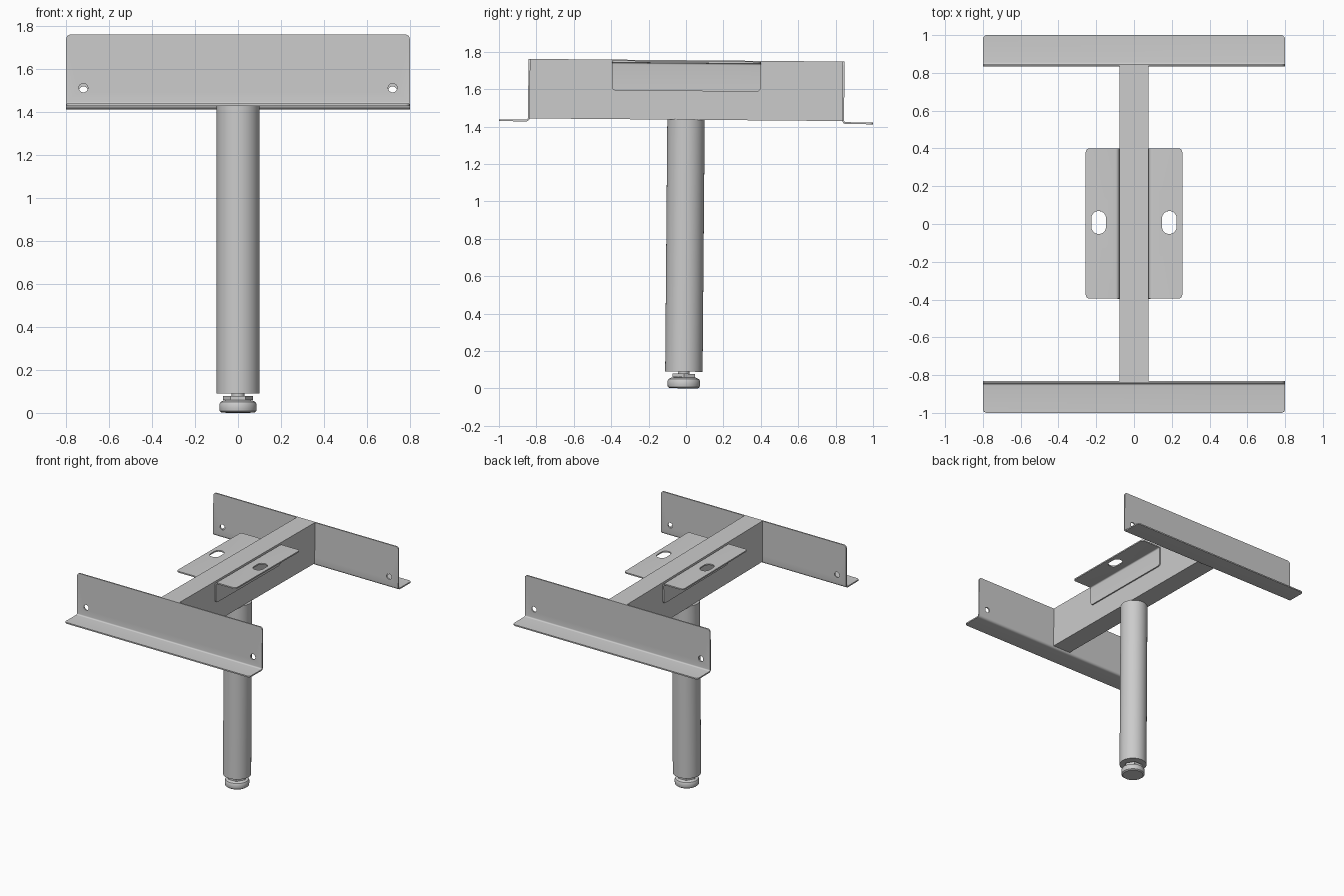
import bpy, bmesh, math
from mathutils import Matrix, Vector

if "Cube" in bpy.data.objects:
    bpy.data.objects.remove(bpy.data.objects["Cube"])

T = 0.01  # sheet thickness
parts = []


def finish(bm, name):
    bmesh.ops.remove_doubles(bm, verts=bm.verts, dist=1e-6)
    bmesh.ops.recalc_face_normals(bm, faces=bm.faces)
    me = bpy.data.meshes.new(name)
    bm.to_mesh(me)
    bm.free()
    ob = bpy.data.objects.new(name, me)
    bpy.context.collection.objects.link(ob)
    return ob


def prism(name, outline, half, place):
    """Extrude a 2D outline to +-half, mapping (u, v, w) through place."""
    bm = bmesh.new()
    ends = [[bm.verts.new(place(u, v, w)) for u, v in outline] for w in (-half, half)]
    bm.faces.new(ends[0])
    bm.faces.new(ends[1])
    n = len(outline)
    for i in range(n):
        j = (i + 1) % n
        bm.faces.new((ends[0][i], ends[0][j], ends[1][j], ends[1][i]))
    return bm, ends


def bent_sheet(name, a, b, half, place, radius, cutters):
    """L-shaped sheet: flange a along u, flange b along v, rounded bend and corners."""
    ro = 0.02
    arc = [(math.cos(k * math.pi / 10), math.sin(k * math.pi / 10)) for k in range(6)]
    outer = [(ro - ro * s, ro - ro * c) for c, s in arc]
    inner = [(ro - (ro - T) * s, ro - (ro - T) * c) for c, s in reversed(arc)]
    outline = [(a, 0)] + outer + [(0, b), (T, b)] + inner + [(a, T)]
    bm, ends = prism(name, outline, half, place)
    tips = []
    for e in ends:
        tips.append(bm.edges.get((e[0], e[-1])))
        tips.append(bm.edges.get((e[7], e[8])))
    # the corner edges run through the thickness of the sheet
    bmesh.ops.bevel(bm, geom=tips, offset=radius, segments=5, profile=0.5,
                    affect='EDGES')
    ob = finish(bm, name)
    for c in cutters:
        m = ob.modifiers.new("hole", 'BOOLEAN')
        m.operation, m.solver, m.object = 'DIFFERENCE', 'EXACT', c
        bpy.context.view_layer.objects.active = ob
        bpy.ops.object.modifier_apply(modifier=m.name)
        bpy.data.objects.remove(c)
    parts.append(ob)


def slot(r, straight, half, place):
    """Round or oblong hole cutter."""
    pts = []
    for k in range(24):
        t = (k + 0.5) * math.tau / 24
        v = r * math.sin(t)
        pts.append((r * math.cos(t), v + math.copysign(straight, v)))
    return finish(prism("cutter", pts, half, place)[0], "cutter")


def lathe(name, profile, sides=48):
    bm = bmesh.new()
    rings = [[bm.verts.new((r * math.cos(k * math.tau / sides),
                            r * math.sin(k * math.tau / sides), z))
              for k in range(sides)] for r, z in profile]
    for p, q in zip(rings, rings[1:]):
        for k in range(sides):
            j = (k + 1) % sides
            bm.faces.new((p[k], p[j], q[j], q[k]))
    bm.faces.new(rings[0])
    bm.faces.new(rings[-1])
    parts.append(finish(bm, name))


# cross beam
bm, _ = prism("beam", [(-.078, 1.437), (.078, 1.437), (.078, 1.755), (-.078, 1.755)],
              .836, lambda u, v, w: (u, w, v))
parts.append(finish(bm, "cross_beam"))

# end plates with outward feet, two bolt holes each
for s, side in ((-1, "front"), (1, "back")):
    holes = [slot(.021, 0, .05, lambda u, v, w, x=x: (x + u, s * .84 + w, 1.506 + v))
             for x in (-.72, .72)]
    bent_sheet(side + "_end_plate", .165, .334, .8,
               lambda u, v, w: (w, s * (.835 + u), 1.421 + v), .022, holes)

# slotted mounting brackets on the beam sides
for s, side in ((-1, "left"), (1, "right")):
    cut = [slot(.039, .022, .05, lambda u, v, w: (s * .187 + u, .005 + v, 1.745 + w))]
    bent_sheet(side + "_bracket", .178, .16, .398,
               lambda u, v, w: (s * (.078 + u), w, 1.75 - v), .022, cut)

# leg tube and levelling foot
lathe("leg_tube", [(.1, .09), (.1, 1.44)])
lathe("foot_stem", [(.03, .05), (.03, .1)], 24)
lathe("foot_nut", [(.07, .06), (.07, .079)], 6)
lathe("foot_pad", [(.076, .001), (.085, .008), (.087, .02), (.087, .04),
                   (.082, .05), (.066, .058), (.04, .062)])

# the whole assembly leans very slightly
pivot = Vector((0, 0, 1.43))
tilt = (Matrix.Translation(pivot) @ Matrix.Rotation(-.0085, 4, 'X')
        @ Matrix.Translation(-pivot))
for ob in parts:
    ob.data.transform(tilt)
    bpy.ops.object.select_all(action='DESELECT')
    ob.select_set(True)
    bpy.context.view_layer.objects.active = ob
    bpy.ops.object.shade_smooth_by_angle(angle=math.radians(30))
